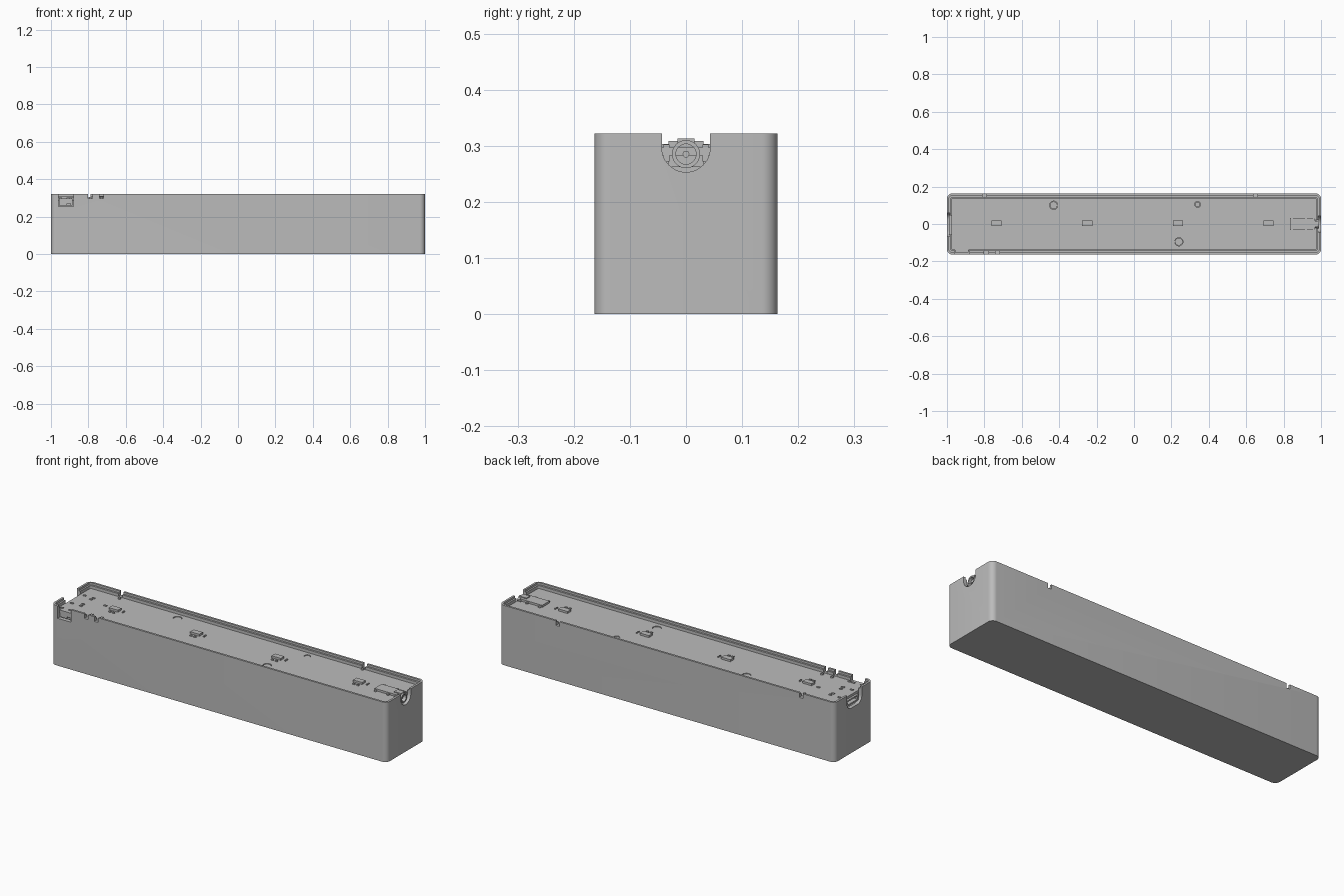
import bpy, bmesh, math
from mathutils import Matrix

default = bpy.data.objects.get("Cube")
if default:
    bpy.data.objects.remove(default, do_unlink=True)

grey = bpy.data.materials.new("plain grey")
grey.use_nodes = True
colour = (0.5, 0.5, 0.5, 1)
grey.diffuse_color = colour
grey.node_tree.nodes["Principled BSDF"].inputs["Base Color"].default_value = colour

TOP, BOARD = 0.322, 0.297


def finish(name, bm):
    bmesh.ops.recalc_face_normals(bm, faces=bm.faces)
    mesh = bpy.data.meshes.new(name)
    bm.to_mesh(mesh)
    bm.free()
    mesh.materials.append(grey)
    obj = bpy.data.objects.new(name, mesh)
    bpy.context.scene.collection.objects.link(obj)
    return obj


def prism(name, points, lo, hi, axis="z"):
    """Extrude a flat outline along z (points are x, y) or x (points are y, z)."""
    bm = bmesh.new()
    place = (lambda p, h: (p[0], p[1], h)) if axis == "z" else (lambda p, h: (h, p[0], p[1]))
    face = bm.faces.new([bm.verts.new(place(p, lo)) for p in points])
    new = bmesh.ops.extrude_face_region(bm, geom=[face])["geom"]
    step = (0, 0, hi - lo) if axis == "z" else (hi - lo, 0, 0)
    bmesh.ops.translate(bm, vec=step, verts=[v for v in new if isinstance(v, bmesh.types.BMVert)])
    return finish(name, bm)


def box(name, x, y, z):
    return prism(name, [(x[0], y[0]), (x[1], y[0]), (x[1], y[1]), (x[0], y[1])], *z)


def rounded(hx, hy, r, steps=8):
    pts = []
    for k, (sx, sy) in enumerate([(1, 1), (-1, 1), (-1, -1), (1, -1)]):
        for i in range(steps + 1):
            a = math.pi / 2 * (k + i / steps)
            pts.append((sx * (hx - r) + r * math.cos(a), sy * (hy - r) + r * math.sin(a)))
    return pts


def circle(cx, cy, r, n=32):
    return [(cx + r * math.cos(2 * math.pi * i / n), cy + r * math.sin(2 * math.pi * i / n))
            for i in range(n)]


def u_shape(y0, y1, bottom, r, steps=12):
    """Slot open at the top with rounded lower corners."""
    pts = [(y1, TOP + 0.05), (y0, TOP + 0.05)]
    for cy, start in ((y0 + r, math.pi), (y1 - r, 1.5 * math.pi)):
        for i in range(steps + 1):
            a = start + math.pi / 2 * i / steps
            p = (cy + r * math.cos(a), bottom + r + r * math.sin(a))
            if math.dist(p, pts[-1]) > 1e-5:
                pts.append(p)
    return pts


def cut(obj, cutters):
    for c in cutters:
        c.hide_render = True
        mod = obj.modifiers.new("cut", "BOOLEAN")
        mod.operation, mod.solver, mod.object = "DIFFERENCE", "EXACT", c
    bpy.context.view_layer.update()
    graph = bpy.context.evaluated_depsgraph_get()
    mesh = bpy.data.meshes.new_from_object(obj.evaluated_get(graph))
    obj.modifiers.clear()
    obj.data = mesh
    for c in cutters:
        bpy.data.objects.remove(c, do_unlink=True)


def smooth(*objs):
    for o in bpy.context.selected_objects:
        o.select_set(False)
    for o in objs:
        o.select_set(True)
    bpy.context.view_layer.objects.active = objs[0]
    bpy.ops.object.shade_smooth_by_angle(angle=math.radians(30))


# Hollow case with a stepped rim
case = prism("case", rounded(1, 0.163, 0.028), 0, TOP)
cutters = [
    prism("cavity", rounded(0.98, 0.142, 0.012), 0.015, TOP + 0.1),
    prism("rim_step", rounded(0.989, 0.152, 0.018), 0.311, TOP + 0.12),
    prism("jack_slot", u_shape(-0.043, 0.043, 0.253, 0.043), 0.9, 1.1, "x"),
    prism("end_slot", u_shape(-0.068, 0.058, 0.242, 0.035), -1.1, -0.9, "x"),
    box("side_port", (-0.96, -0.88), (-0.2, -0.12), (0.255, TOP + 0.14)),
]
for x, side in ((-0.79, -1), (-0.73, -1), (-0.8, 1), (0.65, 1)):
    cutters.append(box("rim_notch", (x - 0.011, x + 0.011),
                       sorted((side * 0.13, side * 0.2)), (BOARD, TOP + 0.16)))
cut(case, cutters)

# Circuit board with round holes, each over a support post
board = prism("circuit_board", rounded(0.977, 0.139, 0.01), 0.283, BOARD)
holes = [(-0.43, 0.1, 0.022), (0.34, 0.105, 0.016), (0.24, -0.095, 0.022)]
cut(board, [prism("hole", circle(*h), 0.2, 0.4) for h in holes])
posts = [prism("support_post", circle(x, y, r - 0.002), 0.015, BOARD - 0.003) for x, y, r in holes]

# Four repeated button groups along the board
for x in (-0.735, -0.25, 0.235, 0.72):
    box("button_body", (x - 0.027, x + 0.027), (-0.011, 0.019), (BOARD, 0.308))
    for side in (-1, 1):
        box("button_foot", (x + 0.047, x + 0.053), (0.004 + side * 0.006 - 0.004, 0.004 + side * 0.006 + 0.004),
            (BOARD, 0.303))
    for dx in (-0.007, 0.016):
        box("chip_part", (x + dx - 0.006, x + dx + 0.006), (-0.035, -0.027), (BOARD, 0.303))

# Power jack: body, hollow barrel, centre pin, and tabs
body = box("jack_body", (0.835, 0.968), (-0.031, 0.031), (0.262, 0.308))
box("jack_top_tab", (0.94, 0.982), (-0.015, 0.015), (0.305, 0.313))
barrel = prism("jack_barrel", circle(0, 0.285, 0.025), 0.955, 0.99, "x")
cut(barrel, [prism("bore", circle(0, 0.285, 0.018), 0.9, 1.1, "x")])
cut(body, [prism("bore", circle(0, 0.285, 0.018), 0.87, 1.1, "x")])
pin = prism("jack_pin", circle(0, 0.285, 0.006, 16), 0.86, 0.98, "x")
for side in (-1, 1):
    box("jack_bracket", (0.958, 0.975), sorted((side * 0.029, side * 0.04)), (0.272, 0.302))
    for x in (0.845, 0.92):
        box("jack_tab", (x - 0.006, x + 0.006), sorted((side * 0.03, side * 0.043)), (BOARD, 0.303))

# Connectors hanging under the board, behind the end and side openings
socket = box("end_connector", (-0.988, -0.88), (-0.058, 0.048), (0.252, 0.284))
cut(socket, [box("mouth", (-1.1, -0.93), (-0.048, 0.038), (0.26, 0.276))])
port = box("side_connector", (-0.956, -0.884), (-0.15, -0.06), (0.26, 0.284))
cut(port, [box("mouth", (-0.915, -0.895), (-0.2, -0.13), (0.262, 0.27))])
box("side_board_tab", (-0.956, -0.884), (-0.152, -0.13), (0.283, BOARD))

# Small soldered pins
pins = [(-0.95, 0.053), (-0.897, 0.053), (-0.95, -0.055), (-0.897, -0.055), (-0.9, 0.034),
        (-0.9, -0.032), (-0.96, -0.128), (-0.91, -0.126), (-0.885, -0.126), (-0.8, 0.015)]
for x, y in pins:
    box("solder_pin", (x - 0.008, x + 0.008), (y - 0.005, y + 0.005), (BOARD, 0.301))

# Clips beside the rim notches
for x, y in ((-0.79, 0.12), (-0.79, -0.117), (-0.73, -0.117), (0.65, 0.132)):
    box("edge_clip", (x - 0.006, x + 0.006), (y - 0.006, y + 0.006), (BOARD, 0.305))

smooth(case, board, barrel, body, pin, *posts)
